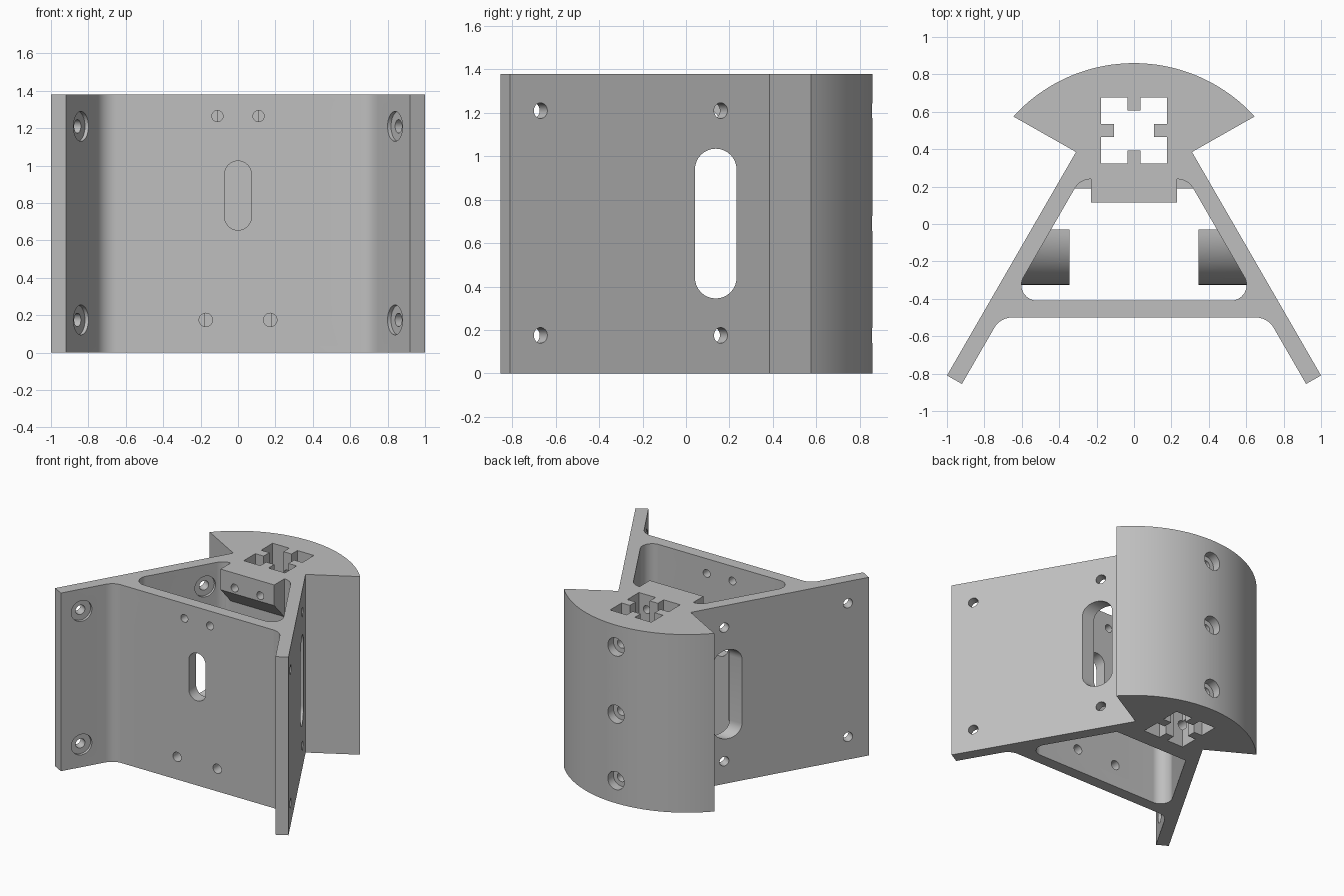
import bpy, bmesh, math
from mathutils import Vector

if "Cube" in bpy.data.objects:
    bpy.data.objects.remove(bpy.data.objects["Cube"], do_unlink=True)

H = 1.38            # bracket height
MID = H / 2
ROWS = (0.175, 1.21)


def make(name, bm):
    bmesh.ops.recalc_face_normals(bm, faces=bm.faces)
    mesh = bpy.data.meshes.new(name)
    bm.to_mesh(mesh)
    bm.free()
    obj = bpy.data.objects.new(name, mesh)
    bpy.context.collection.objects.link(obj)
    return obj


def prism(name, pts, lo, hi, axis="z"):
    """Extrude a 2D outline along one axis."""
    place = {"z": lambda u, v, w: (u, v, w),
             "x": lambda u, v, w: (w, u, v),
             "y": lambda u, v, w: (u, w, v)}[axis]
    bm = bmesh.new()
    base = bm.faces.new([bm.verts.new(place(u, v, lo)) for u, v in pts])
    ext = bmesh.ops.extrude_face_region(bm, geom=[base])
    shift = Vector(place(0, 0, hi - lo))
    bmesh.ops.translate(bm, vec=shift,
                        verts=[e for e in ext["geom"] if isinstance(e, bmesh.types.BMVert)])
    return make(name, bm)


def rod(name, start, end, radius):
    a, b = Vector(start), Vector(end)
    bm = bmesh.new()
    bmesh.ops.create_cone(bm, cap_ends=True, segments=32, radius1=radius,
                          radius2=radius, depth=(b - a).length)
    turn = (b - a).to_track_quat("Z", "Y").to_matrix()
    bmesh.ops.rotate(bm, verts=bm.verts, matrix=turn)
    bmesh.ops.translate(bm, verts=bm.verts, vec=(a + b) / 2)
    return make(name, bm)


def rounded(corners, steps=10):
    """Outline from (x, y, radius) corners, with arcs where radius > 0."""
    out = []
    n = len(corners)
    for i, (x, y, r) in enumerate(corners):
        p = Vector((x, y))
        if not r:
            out.append(p)
            continue
        d1 = (Vector(corners[i - 1][:2]) - p).normalized()
        d2 = (Vector(corners[(i + 1) % n][:2]) - p).normalized()
        half = d1.angle(d2) / 2
        c = p + (d1 + d2).normalized() * (r / math.sin(half))
        t1 = p + d1 * (r / math.tan(half)) - c
        t2 = p + d2 * (r / math.tan(half)) - c
        for k in range(steps + 1):
            f = k / steps
            out.append(c + (t1 * (1 - f) + t2 * f).normalized() * r)
    return out


def slot(name, u, v0, v1, r, lo, hi, axis):
    top = [(u + r * math.cos(math.pi * k / 16), v1 - r + r * math.sin(math.pi * k / 16))
           for k in range(17)]
    low = [(2 * u - a, v0 + v1 - b) for a, b in top]
    return prism(name, top + low, lo, hi, axis)


def cut(target, cutter):
    mod = target.modifiers.new("cut", "BOOLEAN")
    mod.operation = "DIFFERENCE"
    mod.solver = "EXACT"
    mod.object = cutter
    bpy.context.view_layer.objects.active = target
    bpy.ops.object.modifier_apply(modifier=mod.name)
    bpy.data.objects.remove(cutter, do_unlink=True)


def mirrored(half):
    return half + [(-x, *rest) for x, *rest in reversed(half)]


# Main outline: curved back, splayed legs and front plate
R, CY = 0.872, -0.012
spread = math.asin(0.645 / R)
arc = [(R * math.sin(spread * k / 24), CY + R * math.cos(spread * k / 24), 0)
       for k in range(1, 25)]
side = arc + [(0.31, 0.385, 0), (1, -0.81, 0), (0.92, -0.855, 0), (0.715, -0.5, 0.11)]
body = prism("bracket_body", rounded([(0, CY + R, 0)] + mirrored(side)), 0, H)

# Triangular hollow, leaving the clamp block, lower ledge and leg bosses
hollow = prism("hollow", rounded(mirrored([(0.288, 0.24, 0.1), (0.663, -0.41, 0.083)])),
               -0.1, H + 0.1)
block = [(0.115, H + 0.2), (0.115, 1.22), (0.25, 1.075), (0.4, 1.075), (0.4, H + 0.2)]
cut(hollow, prism("clamp_block", block, -0.23, 0.23, "x"))
cut(hollow, prism("lower_ledge", [(0.19, -0.2), (0.4, -0.2), (0.4, 0.34), (0.19, 0.34)],
                  -0.6, 0.6, "x"))
dome = [(-0.03 - 0.295 * math.sin(math.pi * k / 32), MID + 0.295 * math.cos(math.pi * k / 32))
        for k in range(33)]
for lo, hi in ((0.345, 0.9), (-0.9, -0.345)):
    cut(hollow, prism("leg_boss", dome, lo, hi, "x"))
cut(body, hollow)

# Cross-shaped rail socket: a square with a tongue on each side
a, b, t = 0.177, 0.106, 0.035
quarter = [(a, t), (a, a), (t, a), (t, b), (-t, b), (-t, a)]
socket = []
for k in range(4):
    c, s = round(math.cos(k * math.pi / 2)), round(math.sin(k * math.pi / 2))
    ring = [(b, -t), (b, t)] + quarter[:3]
    socket += [(c * x - s * y, 0.5 + s * x + c * y) for x, y in ring]
cut(body, prism("rail_socket", socket, -0.1, H + 0.1))

# Cable slots through the legs and the front plate
cut(body, slot("leg_slot", 0.137, 0.345, 1.035, 0.096, -0.9, 0.9, "x"))
cut(body, slot("front_slot", 0, 0.655, 1.025, 0.072, -0.6, -0.3, "y"))

# Leg screw holes with counterbores on the inner faces
for sx in (1, -1):
    n = Vector((sx * 0.866, 0.5, 0))
    for y in (0.16, -0.67):
        for z in ROWS:
            p = Vector((sx * (0.31 + (0.385 - y) * 0.577), y, z))
            cut(body, rod("leg_hole", p + n * 0.06, p - n * 0.15, 0.036))
            cut(body, rod("leg_counterbore", p - n * 0.07, p - n * 0.13, 0.08))

# Front screw holes running on into the clamp block and ledge
for x, z, r in ((0.11, 1.265, 0.03), (0.172, 0.175, 0.036)):
    for sx in (1, -1):
        cut(body, rod("front_hole", (sx * x, -0.6, z), (sx * x, 0.36, z), r))

# Back screw holes with counterbores
for z in (0.175, MID, 1.21):
    cut(body, rod("back_hole", (0, 0.95, z), (0, 0.58, z), 0.035))
    cut(body, rod("back_counterbore", (0, 0.95, z), (0, 0.79, z), 0.07))

# Plain grey finish
grey = bpy.data.materials.new("plain_grey")
grey.use_nodes = True
colour = (0.52, 0.52, 0.52, 1)
grey.diffuse_color = colour
grey.node_tree.nodes["Principled BSDF"].inputs["Base Color"].default_value = colour
body.data.materials.clear()
body.data.materials.append(grey)
for f in body.data.polygons:
    f.material_index = 0

bpy.ops.object.select_all(action="DESELECT")
body.select_set(True)
bpy.context.view_layer.objects.active = body
bpy.ops.object.shade_smooth_by_angle(angle=math.radians(30))
